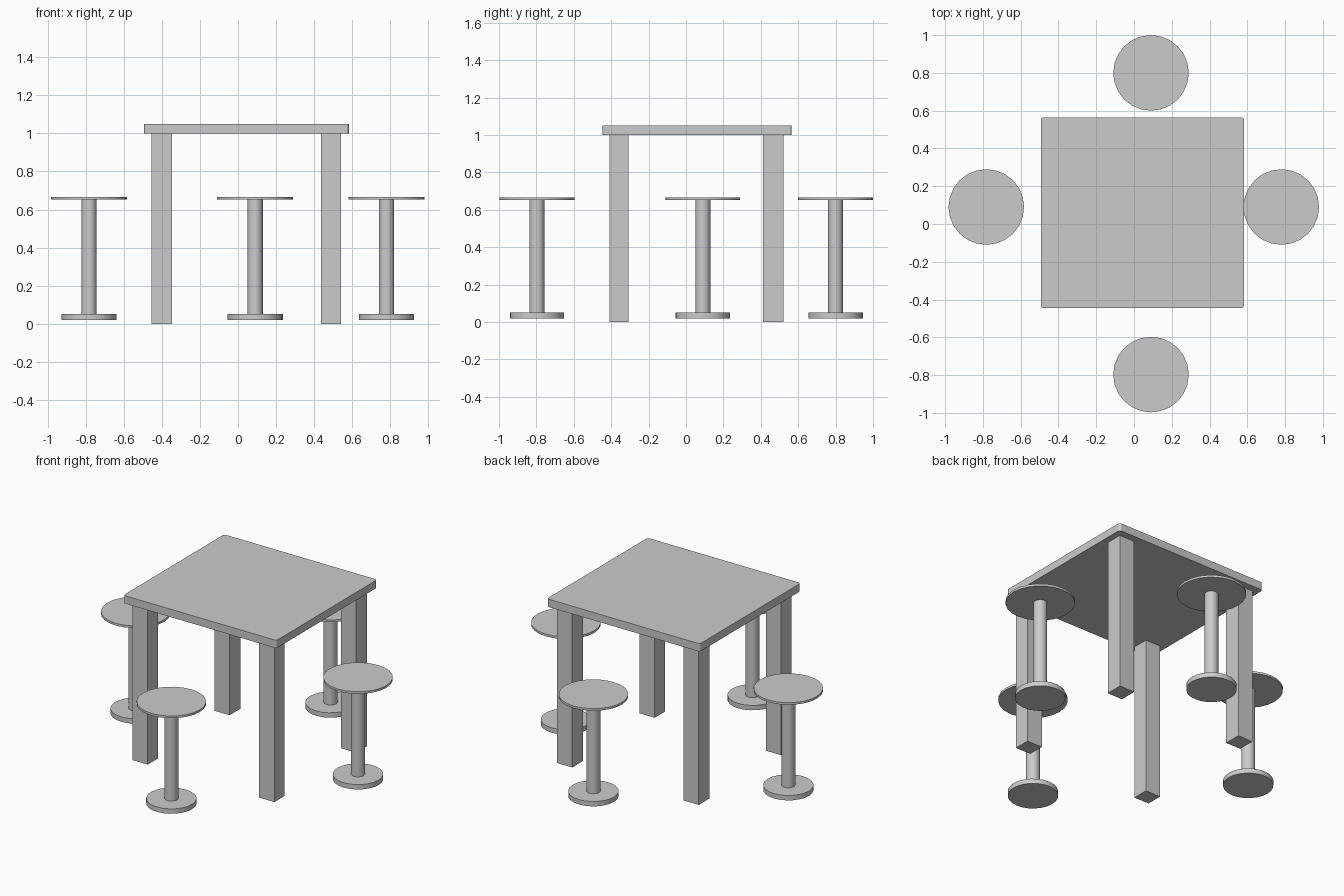
import bpy
import math

cube = bpy.data.objects.get("Cube")
if cube:
    bpy.data.objects.remove(cube, do_unlink=True)

grey = bpy.data.materials.new("plain grey")
grey.use_nodes = True
GREY = (0.6, 0.6, 0.6, 1)
grey.diffuse_color = GREY
grey.node_tree.nodes["Principled BSDF"].inputs["Base Color"].default_value = GREY


def box(name, x, y, z):
    """Box from (min, max) ranges on each axis."""
    ranges = (x, y, z)
    bpy.ops.mesh.primitive_cube_add(size=1, location=[(a + b) / 2 for a, b in ranges])
    ob = bpy.context.object
    ob.name = name
    ob.scale = [b - a for a, b in ranges]
    bpy.ops.object.transform_apply(location=False, rotation=False, scale=True)
    ob.data.materials.append(grey)
    return ob


def disc(name, x, y, radius, bottom, top):
    """Upright cylinder between two heights."""
    bpy.ops.mesh.primitive_cylinder_add(vertices=24, radius=radius, depth=top - bottom,
                                        location=(x, y, (bottom + top) / 2))
    ob = bpy.context.object
    ob.name = name
    ob.data.materials.append(grey)
    bpy.ops.object.shade_smooth_by_angle(angle=math.radians(30))
    return ob


# Table top with its four upright edges rounded
top = box("table_top", (-0.493, 0.582), (-0.446, 0.565), (1.0, 1.05))
weights = top.data.attributes.new("bevel_weight_edge", "FLOAT", "EDGE")
for edge in top.data.edges:
    a, b = (top.data.vertices[i].co for i in edge.vertices)
    weights.data[edge.index].value = 1.0 if abs(a.z - b.z) > 0.01 else 0.0
bevel = top.modifiers.new("rounded corners", "BEVEL")
bevel.limit_method = "WEIGHT"
bevel.width = 0.016
bevel.segments = 4

# Table legs
for side, x in (("right", (-0.453, -0.347)), ("left", (0.435, 0.542))):
    for end, y in (("front", (-0.41, -0.307)), ("back", (0.411, 0.52))):
        box(f"{end}_{side}_leg", x, y, (0, 1.0))

# Four stools around the table
stools = {"front": (0.09, -0.797), "back": (0.09, 0.8),
          "right": (-0.782, 0.09), "left": (0.78, 0.09)}
for place, (x, y) in stools.items():
    disc(f"{place}_stool_base", x, y, 0.145, 0.02, 0.051)
    disc(f"{place}_stool_post", x, y, 0.04, 0.051, 0.652)
    disc(f"{place}_stool_seat", x, y, 0.2, 0.652, 0.666)
